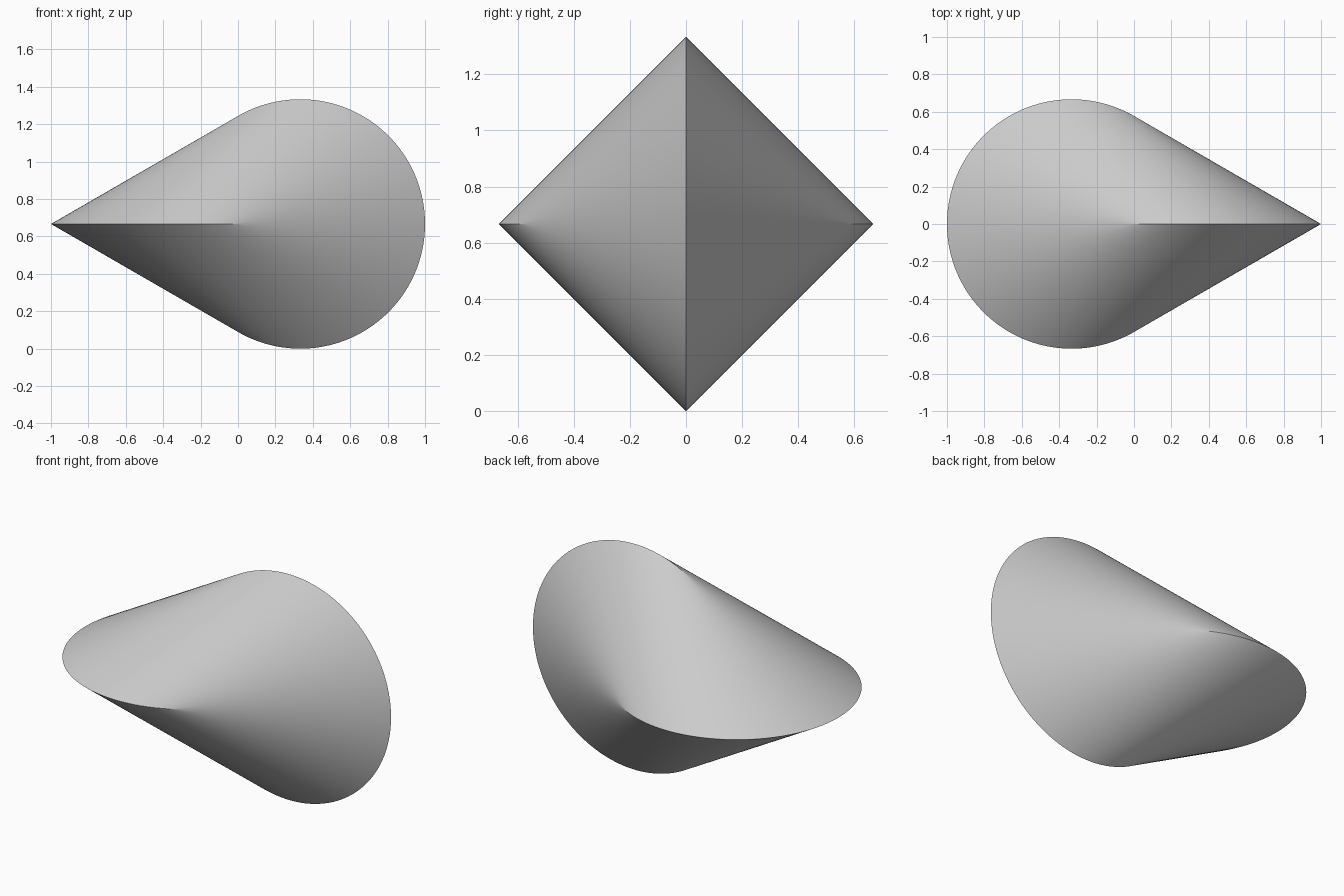
import bpy, bmesh
from math import sin, cos, pi, sqrt, radians
from mathutils import Vector

if "Cube" in bpy.data.objects:
    bpy.data.objects.remove(bpy.data.objects["Cube"])

R = 2 / 3          # radius of both rim circles
N, M = 160, 10     # steps around the rim, steps along each ruling


def ruling(u, side):
    """Straight line joining the flat rim circle to the upright rim circle."""
    t = 2 * pi / 3 * sin(u)
    c = cos(t)
    a = Vector((-R / 2 - R * c, R * sin(t), R))
    b = Vector((R / 2 - R * c / (1 + c), 0,
                R + side * R * sqrt(max(0, 1 + 2 * c)) / (1 + c)))
    return [a.lerp(b, k / M) for k in range(M + 1)]


# upper and lower developable sheets, welded along the two sharp rims
bm = bmesh.new()
for side in (1, -1):
    rows = [[bm.verts.new(p) for p in ruling(-pi / 2 + pi * i / N, side)]
            for i in range(N + 1)]
    for r0, r1 in zip(rows, rows[1:]):
        for k in range(M):
            bm.faces.new((r0[k], r1[k], r1[k + 1], r0[k + 1]))
bmesh.ops.remove_doubles(bm, verts=bm.verts, dist=1e-5)
bmesh.ops.recalc_face_normals(bm, faces=bm.faces)

mesh = bpy.data.meshes.new("two_circle_roller")
bm.to_mesh(mesh)
bm.free()
roller = bpy.data.objects.new("two_circle_roller", mesh)
bpy.context.collection.objects.link(roller)

# smooth sheets, crisp rims
bpy.context.view_layer.objects.active = roller
roller.select_set(True)
bpy.ops.object.shade_smooth_by_angle(angle=radians(10))
